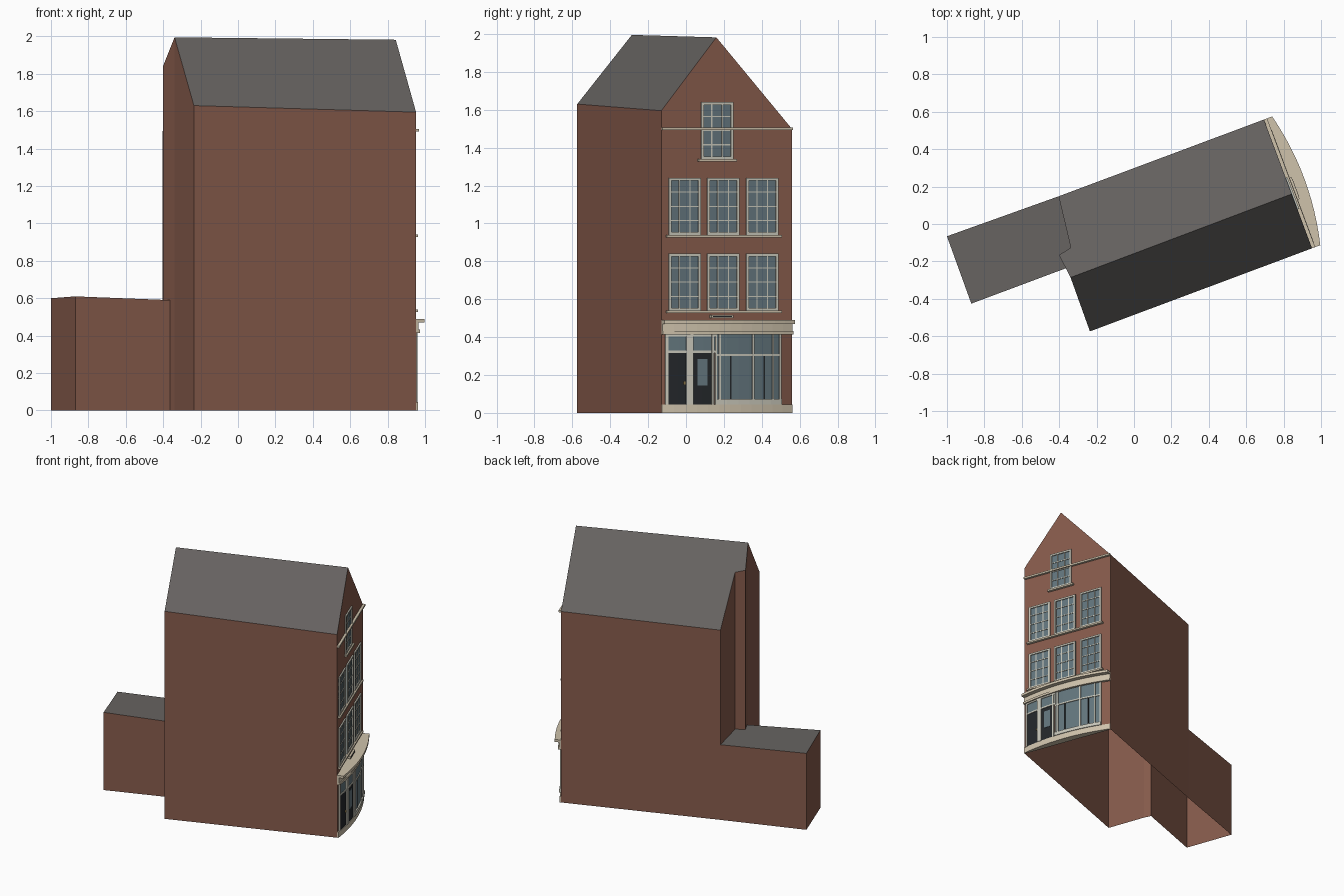
import bpy, bmesh, math
from mathutils import Matrix

if "Cube" in bpy.data.objects:
    bpy.data.objects.remove(bpy.data.objects["Cube"])

W = 0.735            # facade width
BOW = 0.045          # bulge of the curved shopfront
# local frame: x along the facade, -y out of the facade, z up
FRAME = Matrix.Translation((0.952, -0.13, 0)) @ Matrix.Rotation(math.radians(110.5), 4, 'Z')


def material(name, rgb):
    m = bpy.data.materials.new(name)
    m.diffuse_color = (*rgb, 1)
    m.use_nodes = True
    m.node_tree.nodes["Principled BSDF"].inputs["Base Color"].default_value = m.diffuse_color
    return m


BRICK = material("brick", (0.24, 0.105, 0.072))
ROOF = material("slate", (0.135, 0.125, 0.12))
CREAM = material("cream_stone", (0.62, 0.54, 0.41))
PAINT = material("painted_wood", (0.58, 0.57, 0.49))
GLASS = material("glass", (0.125, 0.18, 0.205))
DARK = material("dark_paint", (0.017, 0.02, 0.023))
BRASS = material("brass", (0.4, 0.28, 0.1))


def finish(name, bm, mat):
    me = bpy.data.meshes.new(name)
    bm.to_mesh(me)
    bm.free()
    me.materials.append(mat)
    ob = bpy.data.objects.new(name, me)
    ob.matrix_world = FRAME
    bpy.context.collection.objects.link(ob)
    return ob


def polygons(name, polys, mat):
    bm = bmesh.new()
    for p in polys:
        bm.faces.new([bm.verts.new(v) for v in p])
    bmesh.ops.remove_doubles(bm, verts=bm.verts, dist=0.0005)
    finish(name, bm, mat)


def bulge(s):
    return BOW * (1 - ((s - W / 2) / (W / 2)) ** 2)


def slabs(name, boxes, mat, bow=False, solid=False):
    """Boxes (s0, s1, z0, z1, out); bow bends them, solid fills back to the wall."""
    bm = bmesh.new()
    for s0, s1, z0, z1, out in boxes:
        n = max(1, round((s1 - s0) / W * 12)) if bow else 1
        rings = []
        for i in range(n + 1):
            s = s0 + (s1 - s0) * i / n
            b = bulge(s) if bow else 0
            back = 0 if solid else -b
            rings.append([bm.verts.new(c) for c in
                          ((s, back, z0), (s, -b - out, z0), (s, -b - out, z1), (s, back, z1))])
        for a, c in zip(rings, rings[1:]):
            for k in range(4):
                bm.faces.new((a[k], a[k - 1], c[k - 1], c[k]))
        bm.faces.new(rings[0])
        bm.faces.new(rings[-1][::-1])
    bmesh.ops.recalc_face_normals(bm, faces=bm.faces)
    finish(name, bm, mat)


# Plan points: x, y, top height
A, B, C = (0, 0, 1.595), (W, 0, 1.50), (W, 1.172, 1.49)
D, E, F = (0, 1.268, 1.63), (0.455, 1.207, 1.822), (0.44, 1.28, 1.84)
RF, RB = (0.31, 0, 1.982), (0.306, 1.264, 1.995)
G, H, I = (0.361, 1.27, 0.59), (0.361, 1.81, 0.61), (0.744, 1.806, 0.60)


def at(p, z):
    return (p[0], p[1], z)


def wall(p, q, z=0):
    return [at(p, z), p, q, at(q, z)]


# Brick shell, open underneath, main house and rear annex share one interior
J = 0.59
polygons("brick_walls", [
    [at(A, 0), at(B, 0), B, RF, A],
    [at(B, 0), at(C, 0), at(C, J), C, B],
    [C, at(C, J), at(E, J), E],
    [E, at(E, J), at(F, J), F],
    [F, at(F, J), at(G, J), at(G, 0), at(RB, 0), RB],
    [RB, at(RB, 0), at(D, 0), D],
    wall(A, D),
    wall(G, H)[::-1], wall(H, I)[::-1], wall(I, at(C, J))[::-1],
], BRICK)

# Roofs
polygons("main_roof", [[A, RF, RB, D], [RF, B, C, E, F, RB]], ROOF)
polygons("annex_roof", [[G, at(F, J), at(E, J), at(C, J), I, H]], ROOF)

# Sash windows
windows = [(s, z, 0.18, 0.30) for z in (0.54, 0.94) for s in (0.04, 0.257, 0.477)]
windows.append((0.222, 1.34, 0.18, 0.30))
glass, frames = [], []
for s, z, w, h in windows:
    glass.append((s, s + w, z, z + h, 0.002))
    t = 0.014
    frames += [(s, s + t, z, z + h, 0.010), (s + w - t, s + w, z, z + h, 0.010),
               (s, s + w, z, z + t, 0.010), (s, s + w, z + h - t, z + h, 0.010)]
    frames += [(s + w * k / 3 - 0.003, s + w * k / 3 + 0.003, z, z + h, 0.005) for k in (1, 2)]
    frames += [(s, s + w, z + h * k / 4 - 0.003, z + h * k / 4 + 0.003, 0.006) for k in (1, 2, 3)]
slabs("window_glass", glass, GLASS)
slabs("window_frames", frames, PAINT)

# Sills and string course
slabs("sills_and_band", [
    (0.025, 0.672, 0.527, 0.54, 0.02),
    (0.025, 0.672, 0.927, 0.94, 0.02),
    (0.205, 0.42, 1.327, 1.34, 0.02),
    (0, W, 1.492, 1.506, 0.018),
], CREAM)

# Small lamp housing above the shop
slabs("lamp_housing", [(0.27, 0.395, 0.500, 0.517, 0.03)], CREAM)
slabs("lamp_slot", [(0.28, 0.385, 0.505, 0.512, 0.032)], DARK)

# Curved shopfront body, plinth and stepped cornice
slabs("shop_brick", [(0, W, 0.04, 0.42, 0.002)], BRICK, True, True)
slabs("shop_plinth", [(0, W, 0, 0.045, 0.010)], CREAM, True, True)
slabs("shop_cornice", [
    (0, W, 0.415, 0.432, 0.022),
    (0, W, 0.432, 0.470, 0.014),
    (0, W, 0.470, 0.490, 0.047),
], CREAM, True, True)

# Shop glazing and doors
slabs("shop_glass", [
    (0.03, 0.285, 0.325, 0.41, 0.005),
    (0.29, 0.665, 0.07, 0.415, 0.005),
    (0.188, 0.243, 0.145, 0.285, 0.009),
], GLASS, True)
slabs("doors", [
    (0.03, 0.135, 0.045, 0.32, 0.006),
    (0.160, 0.268, 0.045, 0.32, 0.006),
    (0.368, 0.376, 0.07, 0.30, 0.008),
    (0.561, 0.569, 0.07, 0.30, 0.008),
], DARK, True)
slabs("door_handle", [(0.115, 0.122, 0.15, 0.165, 0.012)], BRASS, True)

# Shop posts, transoms and sill
slabs("shop_frame", [
    (0.018, 0.032, 0.045, 0.415, 0.012),
    (0.128, 0.165, 0.045, 0.415, 0.014),
    (0.264, 0.276, 0.045, 0.415, 0.012),
    (0.284, 0.294, 0.045, 0.415, 0.012),
    (0.305, 0.315, 0.07, 0.415, 0.012),
    (0.495, 0.505, 0.07, 0.415, 0.012),
    (0.612, 0.622, 0.07, 0.415, 0.012),
    (0.655, 0.667, 0.045, 0.415, 0.012),
    (0.018, 0.284, 0.316, 0.328, 0.011),
    (0.018, 0.284, 0.404, 0.416, 0.011),
    (0.284, 0.667, 0.300, 0.311, 0.011),
    (0.284, 0.667, 0.045, 0.072, 0.016),
], PAINT, True)
